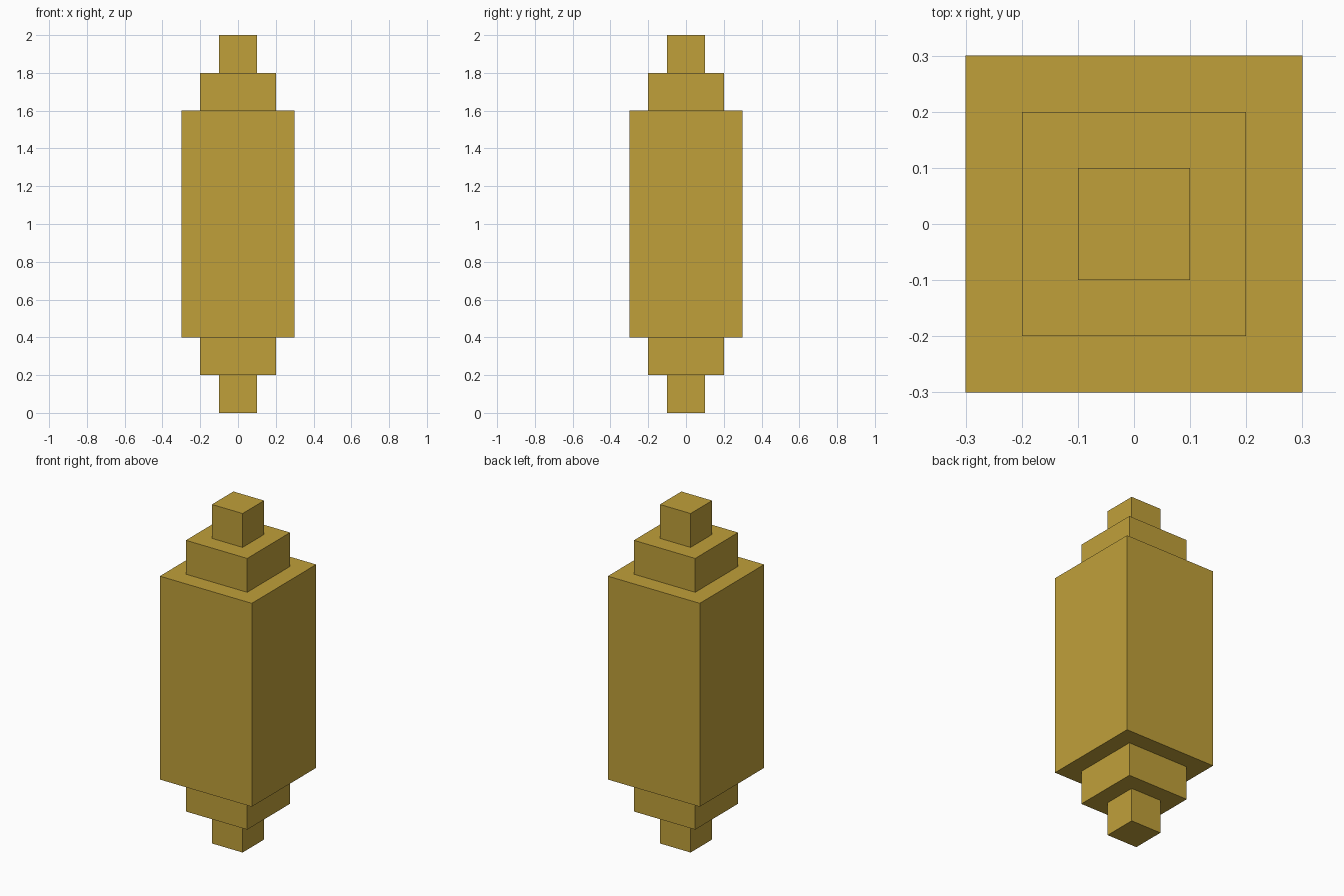
import bpy

if "Cube" in bpy.data.objects:
    bpy.data.objects.remove(bpy.data.objects["Cube"], do_unlink=True)

# Single flat gold colour
GOLD = (0.527, 0.352, 0.042, 1.0)
gold = bpy.data.materials.new("gold")
gold.use_nodes = True
gold.diffuse_color = GOLD
gold.node_tree.nodes["Principled BSDF"].inputs["Base Color"].default_value = GOLD


def square_block(name, width, z_bottom, z_top):
    """Square block centred on the vertical axis."""
    bpy.ops.mesh.primitive_cube_add(size=1, location=(0, 0, (z_bottom + z_top) / 2))
    block = bpy.context.object
    block.name = name
    block.scale = (width, width, z_top - z_bottom)
    bpy.ops.object.transform_apply(location=False, rotation=False, scale=True)
    block.data.materials.append(gold)


# Central body
square_block("body", 0.6, 0.4, 1.6)

# Stepped ends, mirrored about mid height
for name, width, low, high in (("step", 0.4, 1.6, 1.8), ("tip", 0.2, 1.8, 2.0)):
    square_block("upper_" + name, width, low, high)
    square_block("lower_" + name, width, 2 - high, 2 - low)
